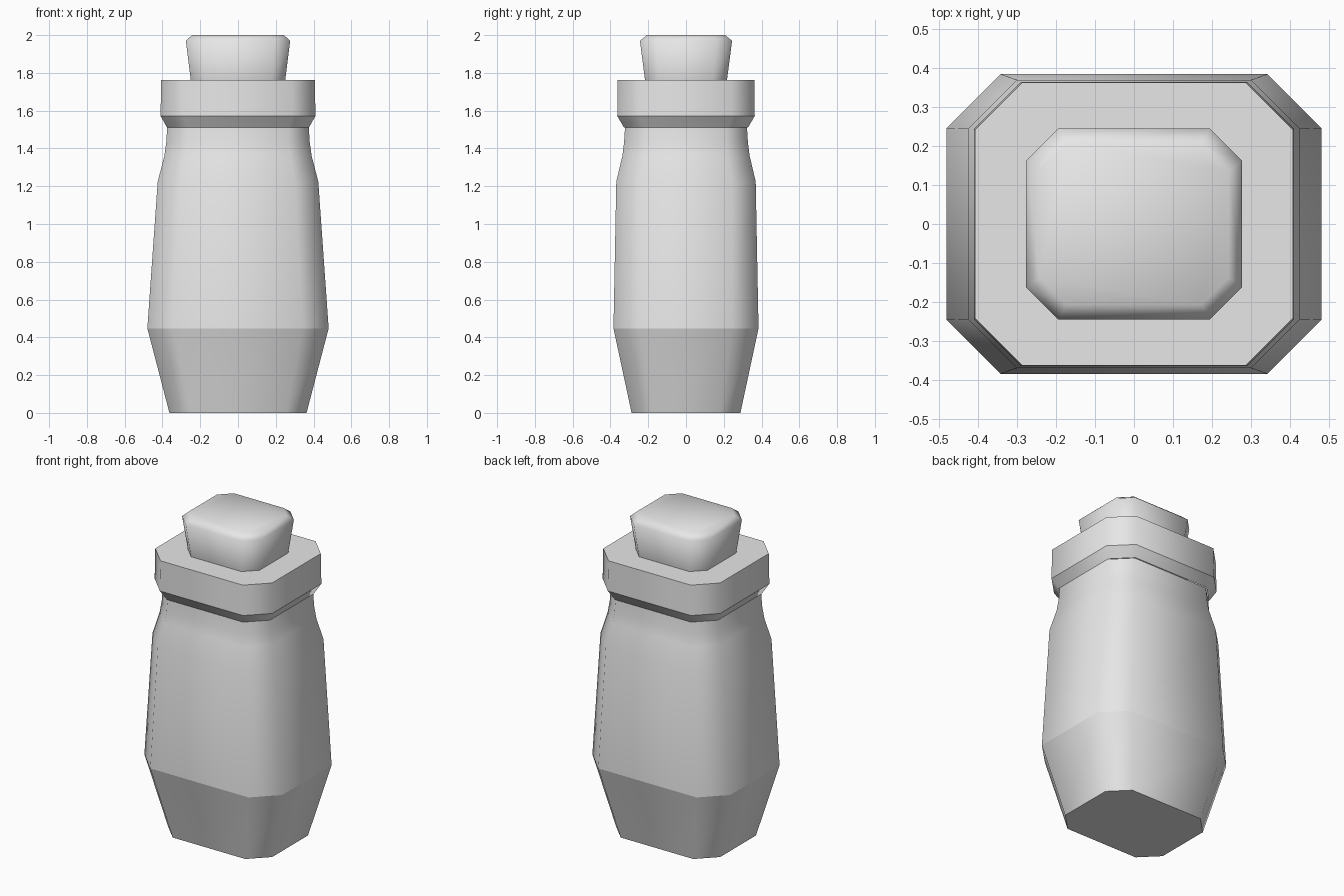
import bpy, bmesh

if "Cube" in bpy.data.objects:
    bpy.data.objects.remove(bpy.data.objects["Cube"])

grey = bpy.data.materials.new("plain grey")
grey.diffuse_color = (0.8, 0.8, 0.8, 1)
grey.use_nodes = True
grey.node_tree.nodes["Principled BSDF"].inputs["Base Color"].default_value = grey.diffuse_color


def octagon(z, hx, hy, c):
    """Rectangle with cut corners at height z."""
    return [(hx, -hy + c, z), (hx, hy - c, z), (hx - c, hy, z), (-hx + c, hy, z),
            (-hx, hy - c, z), (-hx, -hy + c, z), (-hx + c, -hy, z), (hx - c, -hy, z)]


def loft(name, sections, sharp=(), bottom=False, top=False):
    """Skin cut-corner sections (z, half x, half y, cut); sharp lists hard rings."""
    bm = bmesh.new()
    rings = [[bm.verts.new(p) for p in octagon(*s)] for s in sections]
    for a, b in zip(rings, rings[1:]):
        for i in range(8):
            j = (i + 1) % 8
            bm.faces.new((a[i], a[j], b[j], b[i]))
    if bottom:
        bm.faces.new(rings[0][::-1])
    if top:
        bm.faces.new(rings[-1])
    for f in bm.faces:
        f.smooth = True
    for r in sharp:
        for i in range(8):
            bm.edges.get((rings[r][i], rings[r][(i + 1) % 8])).smooth = False
    mesh = bpy.data.meshes.new(name)
    bm.to_mesh(mesh)
    bm.free()
    mesh.materials.append(grey)
    obj = bpy.data.objects.new(name, mesh)
    bpy.context.collection.objects.link(obj)
    return obj


# Tapered bottle body with a hard line above the foot
loft("bottle_body", [(0, 0.363, 0.288, 0.11), (0.448, 0.48, 0.384, 0.138),
                     (1.225, 0.425, 0.369, 0.125), (1.36, 0.39, 0.337, 0.115),
                     (1.43, 0.38, 0.328, 0.112), (1.51, 0.375, 0.323, 0.11)],
     sharp=(0, 1), bottom=True)

# Overhanging collar with a bevelled underside
loft("collar", [(1.51, 0.375, 0.328, 0.11), (1.572, 0.41, 0.364, 0.12),
                (1.762, 0.407, 0.362, 0.12)],
     sharp=(1, 2), top=True)

# Stopper flaring upward, soft rim
loft("stopper", [(1.762, 0.25, 0.217, 0.075), (1.97, 0.276, 0.244, 0.082),
                 (2.0, 0.243, 0.207, 0.07)], top=True)
